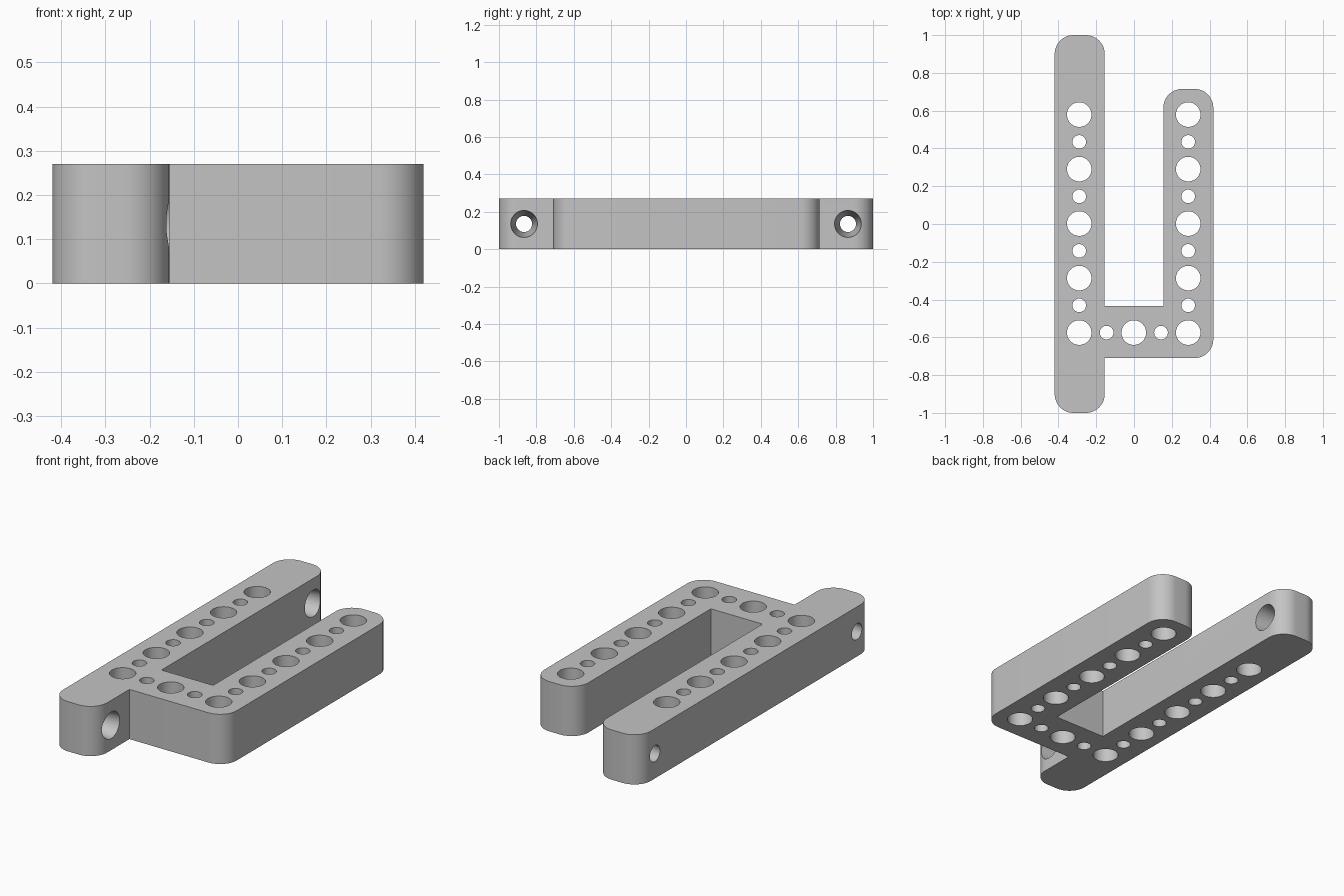
import bpy, bmesh, math
from mathutils import Matrix, Vector

if "Cube" in bpy.data.objects:
    bpy.data.objects.remove(bpy.data.objects["Cube"])

H = 0.27            # thickness
XO, XI = 0.42, 0.155  # outer and inner sides of the bars
R = 0.1             # corner radius
PITCH = 0.2885      # spacing of the large holes
Y0 = -0.575         # first hole row, on the bridge

grey = bpy.data.materials.new("plain grey")
grey.diffuse_color = (0.55, 0.55, 0.55, 1)
grey.use_nodes = True
grey.node_tree.nodes["Principled BSDF"].inputs["Base Color"].default_value = grey.diffuse_color


def make_object(name, bm):
    bmesh.ops.recalc_face_normals(bm, faces=bm.faces)
    me = bpy.data.meshes.new(name)
    bm.to_mesh(me)
    bm.free()
    me.materials.append(grey)
    ob = bpy.data.objects.new(name, me)
    bpy.context.collection.objects.link(ob)
    return ob


def rounded_outline(corners, steps=12):
    """Replace each (x, y, radius) corner by an arc when its radius is not zero."""
    pts = []
    for i, (x, y, r) in enumerate(corners):
        p = Vector((x, y))
        if r == 0:
            pts.append(p)
            continue
        a = (Vector(corners[i - 1][:2]) - p).normalized()
        b = (Vector(corners[(i + 1) % len(corners)][:2]) - p).normalized()
        centre = p + (a + b) * r
        for k in range(steps + 1):
            t = k / steps * math.pi / 2
            pts.append(centre - b * r * math.cos(t) - a * r * math.sin(t))
    return pts


# Frame body: long left bar, short right bar and the bridge between them
outline = rounded_outline([
    (-XO, -1, R), (-XI, -1, R), (-XI, -0.71, 0), (XO, -0.71, R),
    (XO, 0.715, R), (XI, 0.715, R), (XI, -0.435, 0), (-XI, -0.435, 0),
    (-XI, 1, R), (-XO, 1, R)])
bm = bmesh.new()
face = bm.faces.new([bm.verts.new((p.x, p.y, 0)) for p in outline])
top = bmesh.ops.extrude_face_region(bm, geom=[face])["geom"]
bmesh.ops.translate(bm, vec=(0, 0, H),
                    verts=[v for v in top if isinstance(v, bmesh.types.BMVert)])
frame = make_object("frame", bm)

# Hole cutters
bm = bmesh.new()


def drill(r1, r2, depth, matrix):
    bmesh.ops.create_cone(bm, cap_ends=True, segments=48, radius1=r1,
                          radius2=r2, depth=depth, matrix=matrix)


def vertical_hole(x, y, r):
    drill(r, r, H + 0.1, Matrix.Translation((x, y, H / 2)))


BIG, SMALL = 0.065, 0.036
for x in (-0.29, 0.287):
    for i in range(9):
        vertical_hole(x, Y0 + i * PITCH / 2, SMALL if i % 2 else BIG)
for x, r in ((-0.145, SMALL), (-0.001, BIG), (0.143, SMALL)):
    vertical_hole(x, Y0, r)

# Tapered cross holes at both ends of the long bar, wide on the inner side
for y in (-0.866, 0.866):
    drill(0.042, 0.073, XO - XI + 0.02,
          Matrix.Translation((-(XO + XI) / 2, y, H / 2))
          @ Matrix.Rotation(math.pi / 2, 4, 'Y'))
cutter = make_object("hole_cutters", bm)

mod = frame.modifiers.new("holes", 'BOOLEAN')
mod.operation = 'DIFFERENCE'
mod.solver = 'EXACT'
mod.object = cutter
bpy.context.view_layer.objects.active = frame
frame.select_set(True)
cutter.select_set(False)
bpy.ops.object.modifier_apply(modifier=mod.name)
bpy.data.objects.remove(cutter)
bpy.ops.object.shade_smooth_by_angle(angle=math.radians(30))
